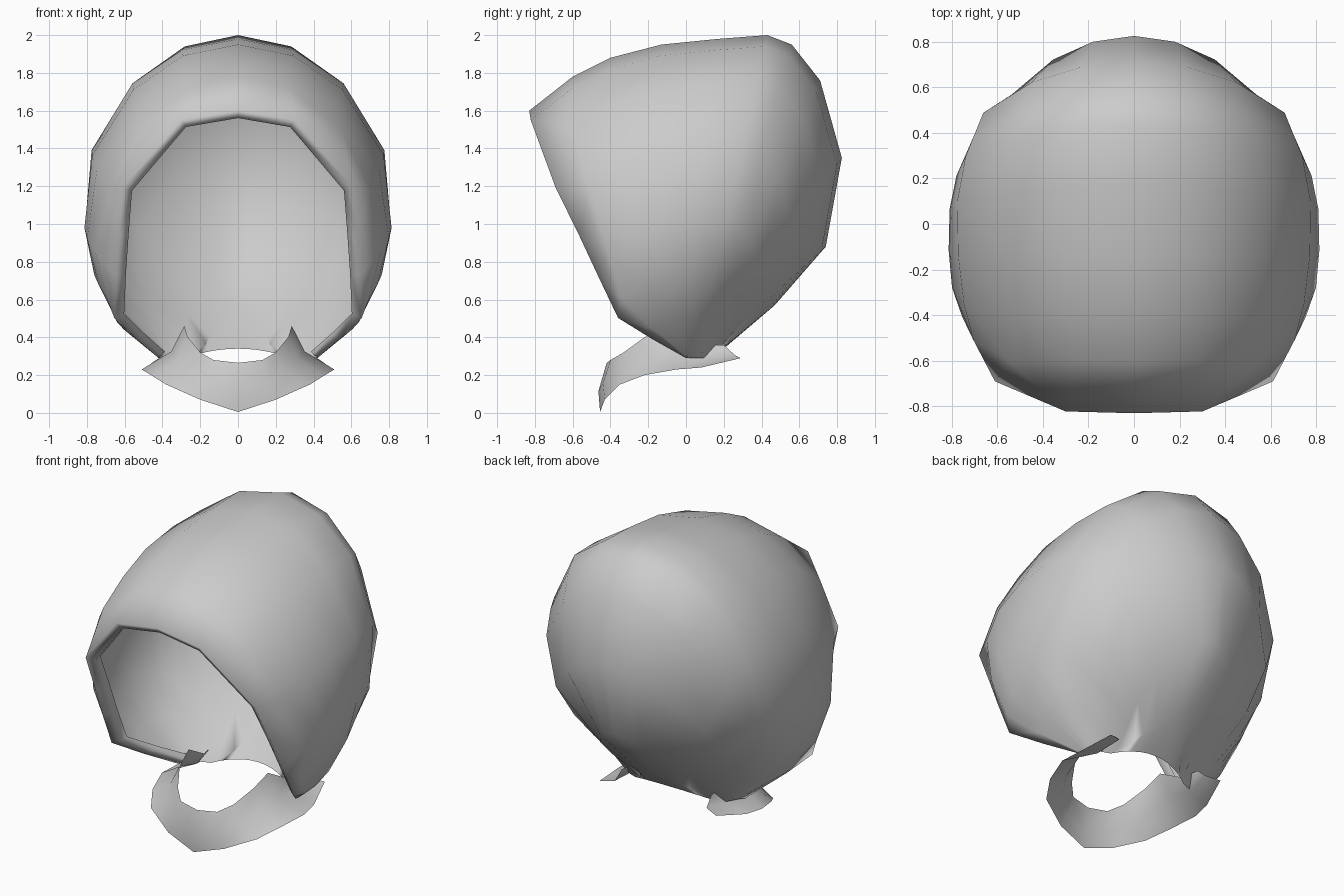
import bpy
from mathutils import Vector

cube = bpy.data.objects.get("Cube")
if cube:
    bpy.data.objects.remove(cube)

cloth = bpy.data.materials.new("grey_cloth")
cloth.use_nodes = True
colour = (0.6, 0.6, 0.6, 1)
cloth.diffuse_color = colour
cloth.node_tree.nodes["Principled BSDF"].inputs["Base Color"].default_value = colour


def lerp(a, b, t):
    return a + (b - a) * t


def loft(name, rows):
    """Skin equal-length half rows of points, then mirror across x."""
    n = len(rows[0])
    faces = [(i * n + j, i * n + j + 1, (i + 1) * n + j + 1, (i + 1) * n + j)
             for i in range(len(rows) - 1) for j in range(n - 1)]
    mesh = bpy.data.meshes.new(name)
    mesh.from_pydata([p for row in rows for p in row], [], faces)
    mesh.materials.append(cloth)
    mesh.shade_smooth()
    obj = bpy.data.objects.new(name, mesh)
    bpy.context.collection.objects.link(obj)
    mirror = obj.modifiers.new("mirror", 'MIRROR')
    mirror.use_clip = True
    mirror.merge_threshold = 0.002
    return obj


# Crown line from brow to nape (y, z), closed by a guide below the open front
CROWN = [(-.83, 1.6), (-.6, 1.78), (-.4, 1.88), (-.13, 1.95), (.17, 1.98),
         (.43, 2), (.56, 1.95), (.71, 1.76), (.825, 1.35), (.74, .88),
         (.47, .57), (.2, .34)]
GUIDE = [(.1, .2), (-.2, .1), (-1.2, .2), (-1.3, .9)]
CENTRE = Vector((0, 1.1))
OUTLINE = [Vector(p) - CENTRE for p in CROWN + GUIDE]
HALF_WIDTH = .82

# Face opening, crown to neck: half width, share of height, forward bulge
RIM = [(0, 1, 0), (.3, .97, .02), (.61, .73, .1), (.63, .55, .13),
       (.645, .4, .16), (.655, .24, .19), (.54, .12, .1), (.42, 0, 0)]
BODY = [1, .965, .86, .65, .42, .27, .13, 0]
RIM_SHARE = {0: 1, 1: .15}
FORWARD = {0: 1, 1: 1.1, 2: .8, 3: .5, 4: .2}


def round_width(y, z):
    """Half width of the rounded head shape above a point of its side outline."""
    q = Vector((y, z)) - CENTRE
    for a, b in zip(OUTLINE, OUTLINE[1:] + OUTLINE[:1]):
        det = a.cross(b)
        s, t = q.cross(b) / det, a.cross(q) / det
        if min(s, t) > -1e-5:
            return HALF_WIDTH * max(0, 1 - (s + t) ** 2) ** .5
    return 0


def hood_ring(i):
    """Half arch from the crown down to the neck, fanned about the neck."""
    pivot = Vector((0, lerp(0, .12, i / (len(CROWN) - 1)), .29))
    axis = Vector((0, *CROWN[i])) - pivot
    forward = Vector((0, -axis.z, axis.y)).normalized()
    share = RIM_SHARE.get(i, 0)
    row = []
    for (rim_x, rim_f, push), body_f in zip(RIM, BODY):
        p = pivot + axis * lerp(body_f, rim_f, share)
        p += forward * push * FORWARD.get(i, 0)
        p.x = lerp(round_width(p.y, p.z), rim_x, share) if row else 0
        row.append(p)
    return row


# Hood with a turned-in lip around the face opening
hood_rows = [hood_ring(i) for i in range(len(CROWN))]


def lip(depth, shrink):
    return [Vector((p.x * (1 - shrink), p.y + depth, lerp(p.z, .9, shrink * .7)))
            for p in hood_rows[0]]


loft("hood", [lip(.09, .07), lip(.03, .08)] + hood_rows)

# Chin strap: flared band with raised points beside the neck
upper = [(0, -.42, .265), (.13, -.4, .28), (.2, -.33, .32), (.265, -.22, .4),
         (.285, -.1, .46), (.3, .08, .36), (.32, .2, .36)]
lower = [(0, -.455, .005), (.2, -.43, .07), (.38, -.35, .15), (.46, -.22, .2),
         (.51, -.05, .23), (.49, .08, .24), (.42, .29, .29)]
middle = []
for a, b in zip(upper, lower):
    p = Vector(a).lerp(Vector(b), .5)
    middle.append((p.x * .89, p.y * 1.06, p.z - .02))
loft("chin_strap", [lower, middle, upper])
